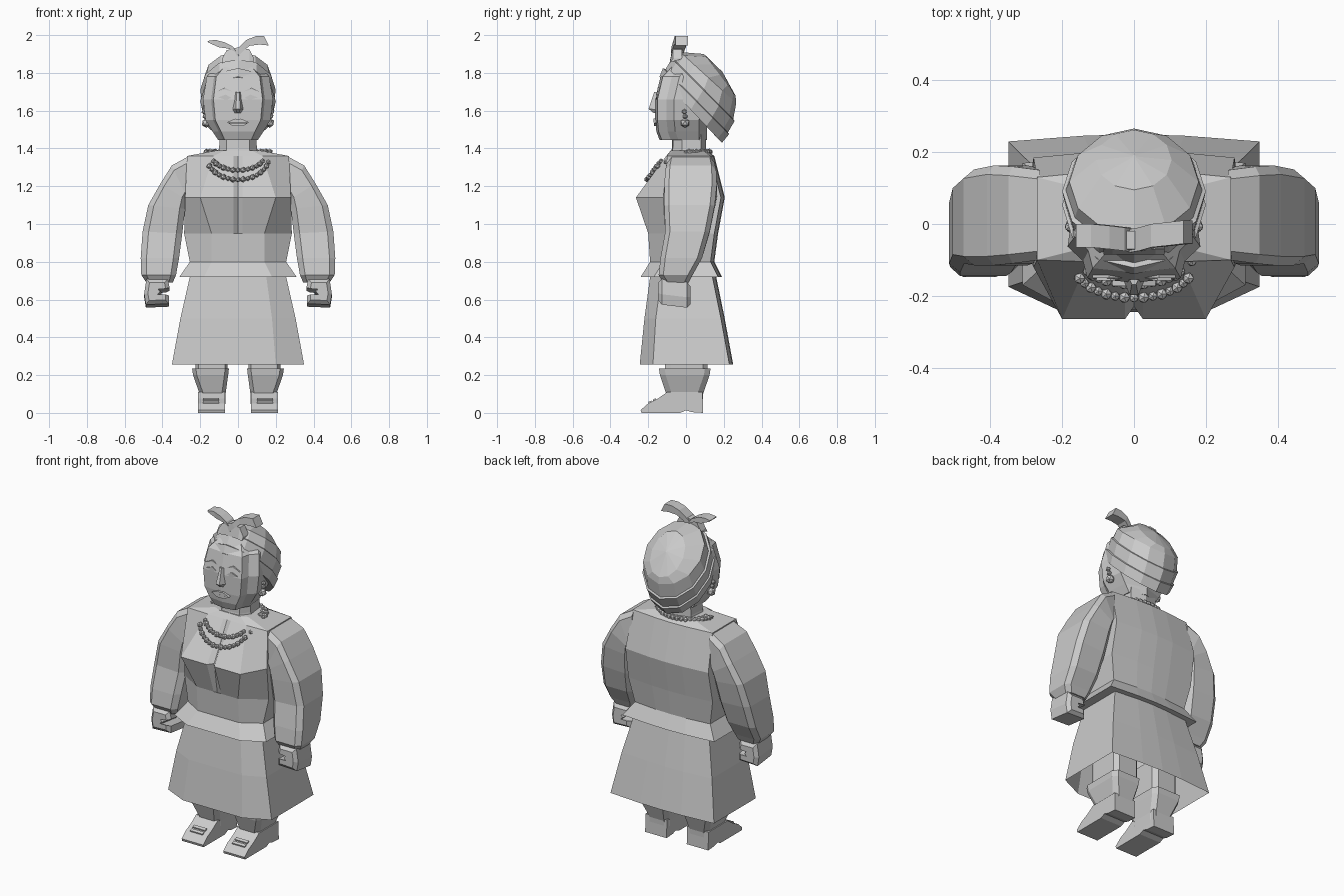
import bpy, bmesh, math
from mathutils import Vector

grey = bpy.data.materials.new("plain grey")
grey.diffuse_color = (0.6, 0.6, 0.6, 1)


def finish(name, bm):
    bmesh.ops.recalc_face_normals(bm, faces=bm.faces)
    me = bpy.data.meshes.new(name)
    bm.to_mesh(me)
    bm.free()
    me.materials.append(grey)
    ob = bpy.data.objects.new(name, me)
    bpy.context.collection.objects.link(ob)
    return ob


def loft(name, rings, cap0=True, cap1=True):
    """Skin a list of closed rings with the same point count."""
    bm = bmesh.new()
    vs = [[bm.verts.new(p) for p in r] for r in rings]
    n = len(rings[0])
    for a, b in zip(vs, vs[1:]):
        for i in range(n):
            j = (i + 1) % n
            bm.faces.new((a[i], a[j], b[j], b[i]))
    if cap0:
        bm.faces.new(vs[0][::-1])
    if cap1:
        bm.faces.new(vs[-1])
    return finish(name, bm)


def sym(half):
    """Complete a ring given from front centre to back centre."""
    return half + [(-x, y, z) for x, y, z in half[-2:0:-1]]


def plate(name, pts, y, depth):
    """Outline in x, z with a small depth towards the front."""
    return loft(name, [[(x, y, z) for x, z in pts], [(x, y - depth, z) for x, z in pts]])


def flip(pts, s):
    return [(s * p[0],) + tuple(p[1:]) for p in pts]


# dress: z, half width, front inner half width, front, front corner, back, centre dent
body = [
    (1.39, .11, .07, -.08, -.06, .11, 0),
    (1.36, .27, .13, -.105, -.10, .15, 0),
    (1.14, .28, .20, -.265, -.12, .205, .035),
    (.95, .285, .14, -.20, -.11, .17, 0),
    (.80, .255, .14, -.19, -.12, .15, 0),
    (.72, .31, .18, -.24, -.17, .19, 0),
    (.72, .255, .15, -.19, -.13, .16, 0),
    (.50, .305, .18, -.22, -.16, .205, 0),
    (.255, .35, .20, -.245, -.175, .25, 0),
]
rings = []
for z, w, fw, yf, yc, yb, dent in body:
    rings.append(sym([(0, yf + dent, z), (.025, yf, z), (fw, yf, z), (w, yc, z),
                      (w, yb - .02, z), (w * .4, yb - .004, z), (0, yb, z)]))
loft("dress", rings, cap0=True, cap1=False)

# neck
loft("neck", [sym([(0, -.07 - d, z), (.06, -.065 - d, z), (.095 + d, -.02, z),
                   (.085 + d, .08, z), (0, .105, z)])
              for z, d in ((1.35, .015), (1.40, .005), (1.5, 0))])

# head: z, face half width, half width, face front
head = [(1.445, .07, .105, -.14), (1.49, .09, .135, -.157), (1.55, .12, .172, -.163),
        (1.66, .13, .185, -.163), (1.78, .115, .165, -.135), (1.86, .05, .09, -.06)]
loft("head", [sym([(0, yf, z), (f, yf + .012, z), (f + .012, yf + .06, z), (w, yf + .10, z),
                   (w * .9, .07, z), (0, .11, z)]) for z, f, w, yf in head])

# face details
nose = [[(-.012, -.155, 1.70), (.012, -.155, 1.70), (.006, -.168, 1.70), (-.006, -.168, 1.70)],
        [(-.03, -.155, 1.605), (.03, -.155, 1.605), (.012, -.198, 1.61), (-.012, -.198, 1.61)],
        [(-.018, -.155, 1.585), (.018, -.155, 1.585), (.006, -.175, 1.59), (-.006, -.175, 1.59)]]
loft("nose", nose)
plate("upper_lip", [(-.06, 1.538), (-.015, 1.558), (0, 1.552), (.015, 1.558), (.06, 1.538)], -.157, .016)
plate("lower_lip", [(-.056, 1.536), (-.025, 1.518), (.025, 1.518), (.056, 1.536)], -.156, .014)
for s, side in ((-1, "left"), (1, "right")):
    plate(side + "_eye", flip([(.03, 1.665), (.065, 1.685), (.105, 1.67), (.065, 1.658)], s), -.149, .009)
    plate(side + "_brow", flip([(.025, 1.70), (.07, 1.722), (.115, 1.70), (.07, 1.712)], s), -.141, .009)

# turban: front top y, z, bottom back y, z, half width of each tilted ring
bands = [(-.125, 1.765, .18, 1.44, .182), (-.14, 1.78, .19, 1.43, .19),
         (-.122, 1.825, .228, 1.475, .20), (-.108, 1.82, .222, 1.485, .192),
         (-.075, 1.875, .257, 1.545, .20), (-.06, 1.87, .25, 1.555, .19),
         (-.03, 1.91, .266, 1.64, .18), (.095, 1.90, .262, 1.68, .105),
         (.183, 1.815, .193, 1.805, .005)]
rings = []
for ya, za, yb, zb, w in bands:
    mid, arm = Vector((0, (ya + yb) / 2, (za + zb) / 2)), Vector((0, (ya - yb) / 2, (za - zb) / 2))
    rings.append([mid + arm * math.cos(t) + Vector((w * math.sin(t), 0, 0))
                  for t in (math.tau * k / 12 for k in range(12))])
loft("turban", rings)

# bow: knot and two ribbon tails
loft("bow_knot", [[(x, -.085, z0), (x, -.02, z0 + .02), (x, -.02, z1), (x, -.07, z1)]
                  for x, z0, z1 in ((-.085, 1.85, 1.875), (-.06, 1.86, 1.92), (0, 1.865, 1.935),
                                    (.06, 1.86, 1.925), (.085, 1.855, 1.875))])
tails = {"left_tail": [(-.16, 1.965, -.03, .004), (-.11, 1.955, -.03, .02), (-.06, 1.945, -.035, .016),
                       (-.02, 1.925, -.04, .014), (.01, 1.88, -.045, .014)],
         "right_tail": [(-.01, 1.90, -.045, .014), (.02, 1.93, -.04, .014), (.055, 1.96, -.03, .016),
                        (.105, 1.972, -.025, .022), (.15, 1.97, -.02, .025)]}
for name, path in tails.items():
    loft(name, [[(x + h * .5, y - .035, z - h), (x + h * .5, y + .03, z - h),
                 (x - h * .5, y + .03, z + h), (x - h * .5, y - .035, z + h)] for x, z, y, h in path])


def beads(name, spots):
    """One mesh of small low-poly beads: position and radius."""
    bm = bmesh.new()
    for p, r in spots:
        new = bmesh.ops.create_icosphere(bm, subdivisions=1, radius=r)["verts"]
        bmesh.ops.translate(bm, verts=new, vec=p)
    return finish(name, bm)


# necklaces: two strands lying on the chest and round the back of the neck
for name, w, low, n in (("outer_necklace", .17, 1.235, 40), ("inner_necklace", .145, 1.285, 34)):
    spots = []
    for k in range(n):
        t = math.tau * k / n
        c = math.cos(t)
        x = w * math.sin(t)
        if c > 0:
            z = 1.378 - (1.378 - low) * c ** .9
            y = min(-.02 - .1 * c, -.10 - .75 * (1.36 - z) - .012)
            y = y * min(1, c * 2.5)
        else:
            y, z = -.125 * c, 1.382
        spots.append(((x, y, z), .017 if k % 2 else .014))
    beads(name, spots)

for s, side in ((-1, "left"), (1, "right")):
    # earring
    beads(side + "_earring", [((s * .168, -.005, 1.535), .026), ((s * .175, -.005, 1.57), .014),
                              ((s * .18, -.008, 1.595), .014)])

    # puffed sleeve: inner x, z, outer x, z, front, back
    arm = [(.262, 1.15, .262, 1.358, -.10, .15), (.27, 1.14, .35, 1.31, -.11, .16),
           (.275, 1.13, .41, 1.215, -.115, .163), (.28, 1.08, .475, 1.10, -.115, .152),
           (.295, .95, .505, .96, -.11, .125), (.312, .82, .515, .82, -.135, .085),
           (.328, .73, .512, .73, -.145, .035), (.345, .69, .485, .69, -.12, .015)]
    rings = []
    for xi, zi, xo, zo, y0, y1 in arm:
        ring = []
        for t, y in ((0, y0 + .03), (.15, y0), (.85, y0), (1, y0 + .025),
                     (1, y1 - .025), (.85, y1), (.15, y1), (0, y1 - .03)):
            ring.append((s * (xi + (xo - xi) * t), y, zi + (zo - zi) * t))
        rings.append(ring)
    loft(side + "_sleeve", rings)

    # curled hand, open towards the body
    curl = [(.485, .70), (.372, .70), (.362, .655), (.42, .65), (.405, .63), (.425, .612),
            (.365, .612), (.365, .57), (.488, .565), (.497, .62)]
    loft(side + "_hand", [[(s * (.43 + (x - .43) * k), y, .63 + (z - .63) * k - .12 * (y + .06))
                           for x, z in curl]
                          for y, k in ((-.147, .7), (-.128, 1), (.005, 1), (.024, .7))])

    # leg inside the skirt
    loft(side + "_leg", [[(s * x, y, z) for x, y in ((.07, -.11), (.21, -.11), (.225, -.08), (.225, .09),
                                                     (.20, .115), (.08, .115), (.055, .09), (.055, -.08))]
                         for z in (.2, .42)])

    # boot shaft: z, inner x, outer x, front, back
    shaft = [(.235, .048, .243, -.143, .13), (.20, .052, .238, -.138, .125),
             (.10, .066, .203, -.105, .09), (.03, .068, .205, -.10, .087)]
    loft(side + "_boot_shaft", [[(s * x, y, z) for x, y in ((a + .02, f), (b - .02, f), (b, f + .03), (b, k - .03),
                                                            (b - .02, k), (a + .02, k), (a, k - .03), (a, f + .03))]
                                for z, a, b, f, k in shaft])

    # boot foot: side outline, swept across
    foot = [(.09, 0), (.088, .11), (-.10, .11), (-.15, .075), (-.20, .05),
            (-.24, .015), (-.235, 0), (-.03, .0), (0, .014), (.03, .004)]
    loft(side + "_boot_foot", [[(s * x, y, z) for y, z in foot] for x in (.068, .213)])

    # boot laces
    for k, (y, z) in enumerate(((-.165, .068), (-.19, .055))):
        loft(f"{side}_lace_{k}", [[(s * x, y - .008, z - .006), (s * x, y + .008, z + .002),
                                   (s * x, y + .006, z + .010), (s * x, y - .010, z + .003)]
                                  for x in (.10, .185)])
